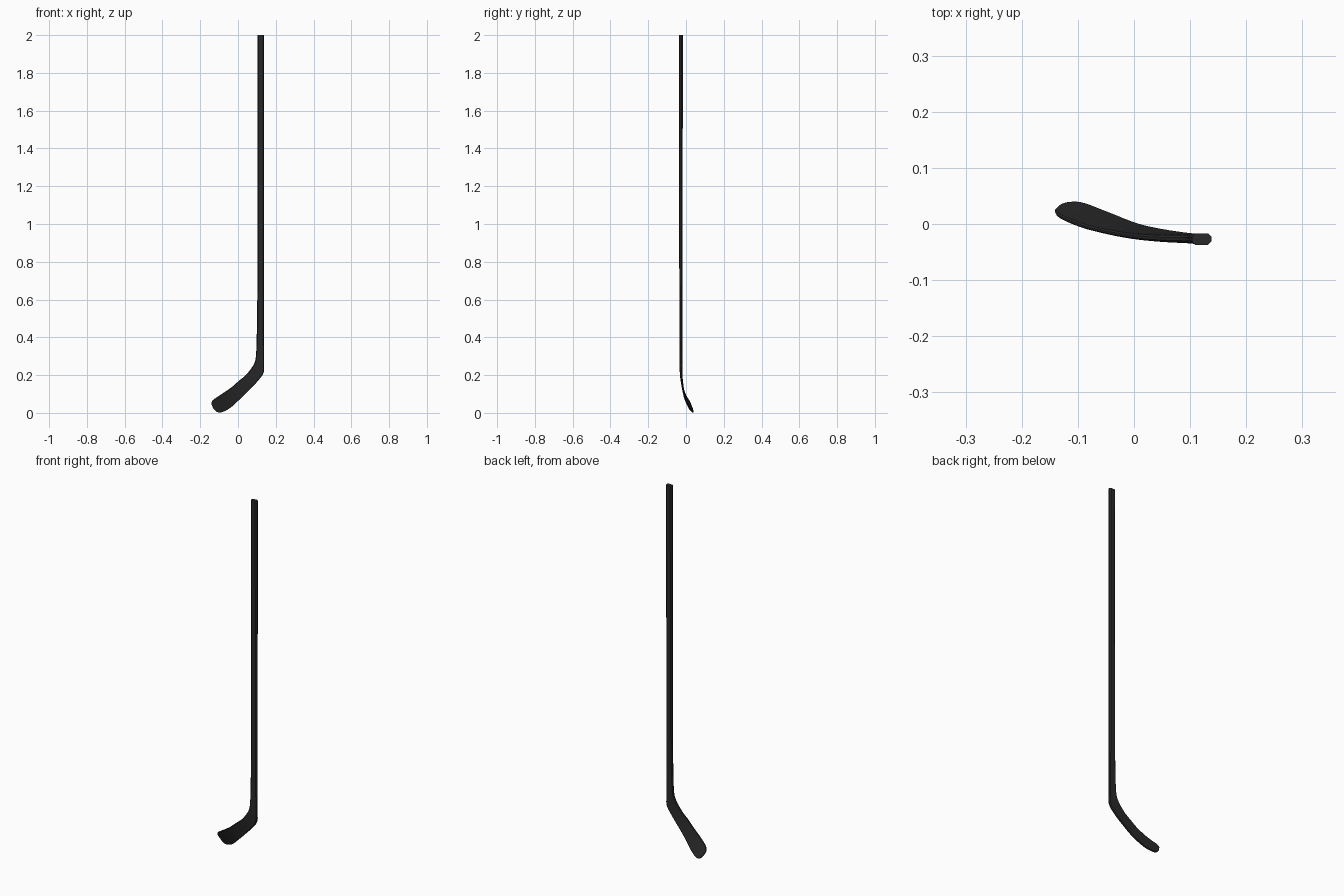
import bpy, bmesh
from mathutils import Vector

if "Cube" in bpy.data.objects:
    bpy.data.objects.remove(bpy.data.objects["Cube"])

mat = bpy.data.materials.new("matte black")
mat.diffuse_color = (0.022, 0.022, 0.022, 1)
mat.use_nodes = True
mat.node_tree.nodes["Principled BSDF"].inputs["Base Color"].default_value = mat.diffuse_color

# Cross-sections down the stick: lower/heel edge, upper edge, thickness
S = [
    ((.138, -.027, 2.0), (.103, -.027, 2.0), .021),
    ((.138, -.027, 1.3), (.103, -.027, 1.3), .019),
    ((.138, -.027, .60), (.102, -.027, .60), .017),
    ((.138, -.027, .40), (.099, -.027, .40), .016),
    ((.138, -.027, .27), (.096, -.027, .31), .015),
    ((.135, -.026, .212), (.084, -.027, .258), .014),
    ((.103, -.022, .167), (.045, -.026, .204), .012),
    ((.055, -.014, .117), (.003, -.023, .168), .010),
    ((.008, -.003, .071), (-.036, -.017, .134), .009),
    ((-.045, .018, .024), (-.085, -.006, .100), .008),
    ((-.090, .035, .003), (-.120, .007, .077), .008),
    ((-.115, .037, .008), (-.136, .016, .064), .007),
    ((-.130, .034, .024), (-.141, .024, .048), .005),
]
S = [(Vector(b), Vector(t), h) for b, t, h in S]


def spline(p0, p1, p2, p3, u):
    return 0.5 * (2 * p1 + (p2 - p0) * u + (2 * p0 - 5 * p1 + 4 * p2 - p3) * u * u
                  + (3 * p1 - p0 - 3 * p2 + p3) * u ** 3)


# Straight shaft sections, then a smooth curve through heel and blade
START, STEPS = 4, 5
rows = S[:START]
for i in range(START, len(S) - 1):
    q = [S[i - 1], S[i], S[i + 1], S[min(i + 2, len(S) - 1)]]
    for k in range(STEPS):
        rows.append(tuple(spline(*[s[c] for s in q], k / STEPS) for c in range(3)))
rows.append(S[-1])

# Loft a chamfered rectangle along the sections
bm = bmesh.new()
rings = []
for i, (b, t, h) in enumerate(rows):
    mid = (b + t) / 2
    prev, nxt = rows[max(i - 1, 0)], rows[min(i + 1, len(rows) - 1)]
    along = (nxt[0] + nxt[1] - prev[0] - prev[1]).normalized()
    w = t - b
    half = w.length / 2
    w.normalize()
    n = along.cross(w).normalized()
    a, c = h / 2, min(h * 0.3, half * 0.4)
    prof = [(half, a - c), (half - c, a), (c - half, a), (-half, a - c),
            (-half, c - a), (c - half, -a), (half - c, -a), (half, c - a)]
    rings.append([bm.verts.new(mid + w * p + n * r) for p, r in prof])
for r0, r1 in zip(rings, rings[1:]):
    for j in range(8):
        k = (j + 1) % 8
        bm.faces.new((r0[j], r0[k], r1[k], r1[j]))
bm.faces.new(rings[0])
bm.faces.new(rings[-1])
bmesh.ops.recalc_face_normals(bm, faces=bm.faces)
me = bpy.data.meshes.new("hockey_stick")
bm.to_mesh(me)
bm.free()
me.materials.append(mat)
ob = bpy.data.objects.new("hockey_stick", me)
bpy.context.collection.objects.link(ob)
bpy.context.view_layer.objects.active = ob
ob.select_set(True)
bpy.ops.object.shade_smooth_by_angle(angle=0.6)
